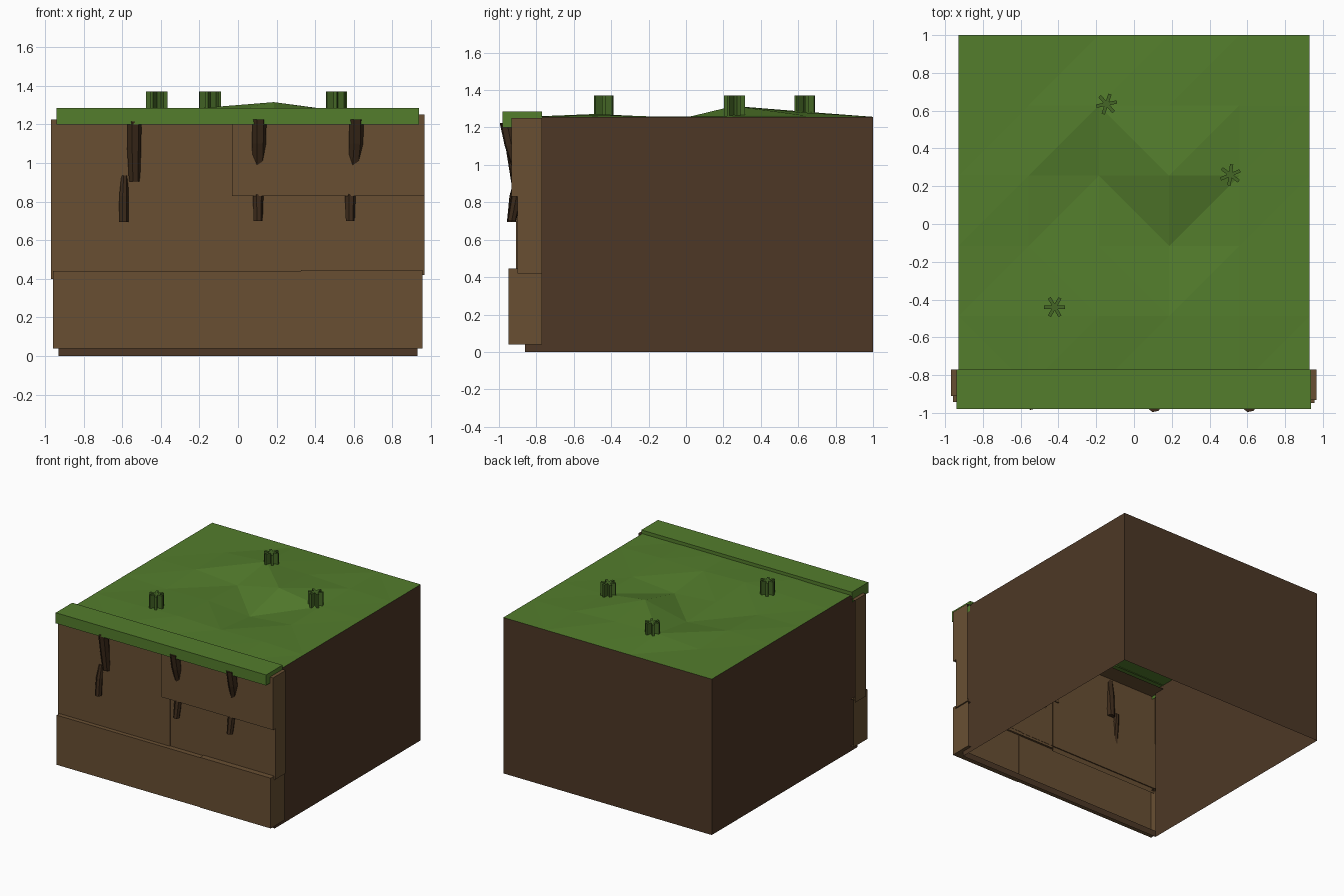
import bpy, bmesh, math
from mathutils import Vector

if "Cube" in bpy.data.objects:
    bpy.data.objects.remove(bpy.data.objects["Cube"])


def material(name, rgb):
    m = bpy.data.materials.new(name)
    m.diffuse_color = [(c / 255) ** 2.2 for c in rgb] + [1]
    m.use_nodes = True
    m.node_tree.nodes["Principled BSDF"].inputs["Base Color"].default_value = m.diffuse_color
    return m


GRASS = material("grass", (84, 124, 48))
BLADE = material("grass_blade", (70, 102, 42))
SOIL = material("soil", (78, 58, 42))
CLAY = material("clay", (104, 80, 54))
ROOT = material("root", (62, 46, 32))


def finish(name, bm, mat, fix=False):
    if fix:
        bmesh.ops.recalc_face_normals(bm, faces=bm.faces)
    me = bpy.data.meshes.new(name)
    bm.to_mesh(me)
    bm.free()
    me.materials.append(mat)
    ob = bpy.data.objects.new(name, me)
    bpy.context.collection.objects.link(ob)
    return ob


def quad(bm, *pts):
    bm.faces.new([bm.verts.new(p) for p in pts])


BACK = -0.77


def panel(name, x0, x1, z0, z1, y, mat, left=BACK, right=BACK, low=BACK, top=BACK):
    """Front sheet with returns running back to the given y (None = no return)."""
    bm = bmesh.new()
    quad(bm, (x0, y, z0), (x1, y, z0), (x1, y, z1), (x0, y, z1))
    if left is not None:
        quad(bm, (x0, left, z0), (x0, y, z0), (x0, y, z1), (x0, left, z1))
    if right is not None:
        quad(bm, (x1, y, z0), (x1, right, z0), (x1, right, z1), (x1, y, z1))
    if low is not None:
        quad(bm, (x0, low, z0), (x1, low, z0), (x1, y, z0), (x0, y, z0))
    if top is not None:
        quad(bm, (x0, y, z1), (x1, y, z1), (x1, top, z1), (x0, top, z1))
    bmesh.ops.remove_doubles(bm, verts=bm.verts, dist=0.0005)
    return finish(name, bm, mat)


# Hollow soil body: sides and back, open underneath
H, W = 1.257, 0.93
bm = bmesh.new()
quad(bm, (W, -0.86, 0), (W, 1, 0), (W, 1, H), (W, -0.86, H))
quad(bm, (-W, 1, 0), (-W, -0.86, 0), (-W, -0.86, H), (-W, 1, H))
quad(bm, (W, 1, 0), (-W, 1, 0), (-W, 1, H), (W, 1, H))
quad(bm, (-W, -0.86, 0), (W, -0.86, 0), (W, -0.86, 0.05), (-W, -0.86, 0.05))
bmesh.ops.remove_doubles(bm, verts=bm.verts, dist=0.0005)
finish("soil_body", bm, SOIL)

# Faceted grass ground: 5 x 5 cells, inner heights listed front to back
inner = [[1.262, 1.272, 1.262, 1.266],
         [1.250, 1.255, 1.225, 1.258],
         [1.265, 1.235, 1.315, 1.263],
         [1.258, 1.285, 1.280, 1.265]]
flip = {(2, 3), (2, 2), (1, 1), (2, 1), (4, 1), (4, 4), (0, 0)}
bm = bmesh.new()
g = [[bm.verts.new((-W + i * 0.372, -0.86 + j * 0.372,
                    inner[j - 1][i - 1] if 0 < i < 5 and 0 < j < 5 else H))
      for i in range(6)] for j in range(6)]
for j in range(5):
    for i in range(5):
        a, b, c, d = g[j][i], g[j][i + 1], g[j + 1][i + 1], g[j + 1][i]
        if (i, j) in flip:
            a, b, c, d = b, c, d, a
        bm.faces.new((a, b, c))
        bm.faces.new((a, c, d))
finish("grass_ground", bm, GRASS)

# Grass lip over the cliff edge
panel("grass_lip", -0.94, 0.937, 1.2, 1.285, -0.98, GRASS, low=-0.92)
bm = bmesh.new()
quad(bm, (0.937, BACK, 1.2), (-0.94, BACK, 1.2), (-0.94, BACK, 1.285), (0.937, BACK, 1.285))
for v in bm.verts:
    if v.co.z < 1.25:
        v.co.z = 1.25
finish("grass_lip_back", bm, GRASS)

# Clay slabs on the cliff face
panel("slab_low_left", -0.957, 0.33, 0.04, 0.44, -0.943, CLAY, right=None, low=-0.86, top=-0.9)
panel("slab_low_right", 0.325, 0.955, 0.04, 0.445, -0.948, CLAY, left=-0.94, low=-0.86, top=-0.9)
panel("slab_mid_left", -0.968, 0.03, 0.4, 0.83, -0.908, CLAY, right=-0.9, low=None, top=None)
panel("slab_top_left", -0.968, -0.03, 0.83, 1.225, -0.911, CLAY, right=None, low=-0.908)
panel("slab_mid_right", 0.03, 0.965, 0.42, 0.83, -0.902, CLAY, left=None, low=None, top=None)
panel("slab_top_right", -0.03, 0.965, 0.83, 1.25, -0.932, CLAY, left=-0.91, low=-0.9)
# Small undersides where the upper slabs overhang the sides
for s in (-1, 1):
    bm = bmesh.new()
    quad(bm, (s * 0.93, -0.91, 0.42), (s * 0.965, -0.91, 0.42),
         (s * 0.965, BACK, 0.42), (s * 0.93, BACK, 0.42))
    finish("slab_underside", bm, CLAY, True)
    # Base strip closing the gap beneath the low slabs' ends
    bm = bmesh.new()
    quad(bm, (s * 0.93, -0.86, 0.04), (s * 0.956, -0.86, 0.04),
         (s * 0.956, BACK, 0.04), (s * 0.93, BACK, 0.04))
    finish("slab_base_underside", bm, CLAY, True)


def root(name, path, sides=7):
    """Low-sided tube through (x, y, z, radius) points."""
    bm = bmesh.new()
    rings = []
    for x, y, z, r in path:
        rings.append([bm.verts.new((x + r * math.cos(t), y + r * math.sin(t), z))
                      for t in (k * math.tau / sides for k in range(sides))])
    for p, q in zip(rings, rings[1:]):
        for k in range(sides):
            n = (k + 1) % sides
            bm.faces.new((p[k], p[n], q[n], q[k]))
    bm.faces.new(rings[0])
    bm.faces.new(rings[-1])
    finish(name, bm, ROOT, True)


# Hanging roots: an upper and a lower length each
root("root_left_upper", [(-0.54, -0.945, 1.215, 0.04), (-0.54, -0.925, 1.08, 0.038), (-0.537, -0.905, 0.905, 0.03)])
root("root_left_lower", [(-0.588, -0.9, 0.935, 0.018), (-0.592, -0.92, 0.83, 0.025), (-0.593, -0.932, 0.695, 0.026)])
for n, x, tilt in (("middle", 0.107, -0.004), ("right", 0.61, -0.03)):
    root("root_%s_upper" % n, [(x, -0.957, 1.225, 0.04), (x, -0.932, 1.1, 0.038),
                               (x + tilt * 0.3, -0.897, 0.98, 0.033)])
    root("root_%s_lower" % n, [(x + tilt, -0.905, 0.84, 0.029), (x + tilt, -0.932, 0.7, 0.024)])

# Grass tufts: three crossed blades each
for n, (x, y, turn) in enumerate([(-0.42, -0.44, 0.0), (0.51, 0.26, 0.4), (-0.145, 0.635, 0.2)]):
    bm = bmesh.new()
    for k in range(3):
        t = turn + k * math.pi / 3
        u = Vector((math.cos(t), math.sin(t), 0)) * 0.056
        v = Vector((-math.sin(t), math.cos(t), 0)) * 0.009
        lo = [bm.verts.new(Vector((x, y, 1.25)) + a * u + b * v)
              for a, b in ((-1, -1), (1, -1), (1, 1), (-1, 1))]
        hi = [bm.verts.new(w.co + Vector((0, 0, 0.12))) for w in lo]
        for i in range(4):
            j = (i + 1) % 4
            bm.faces.new((lo[i], lo[j], hi[j], hi[i]))
        bm.faces.new(hi)
    finish("grass_tuft_%d" % n, bm, BLADE, True)
